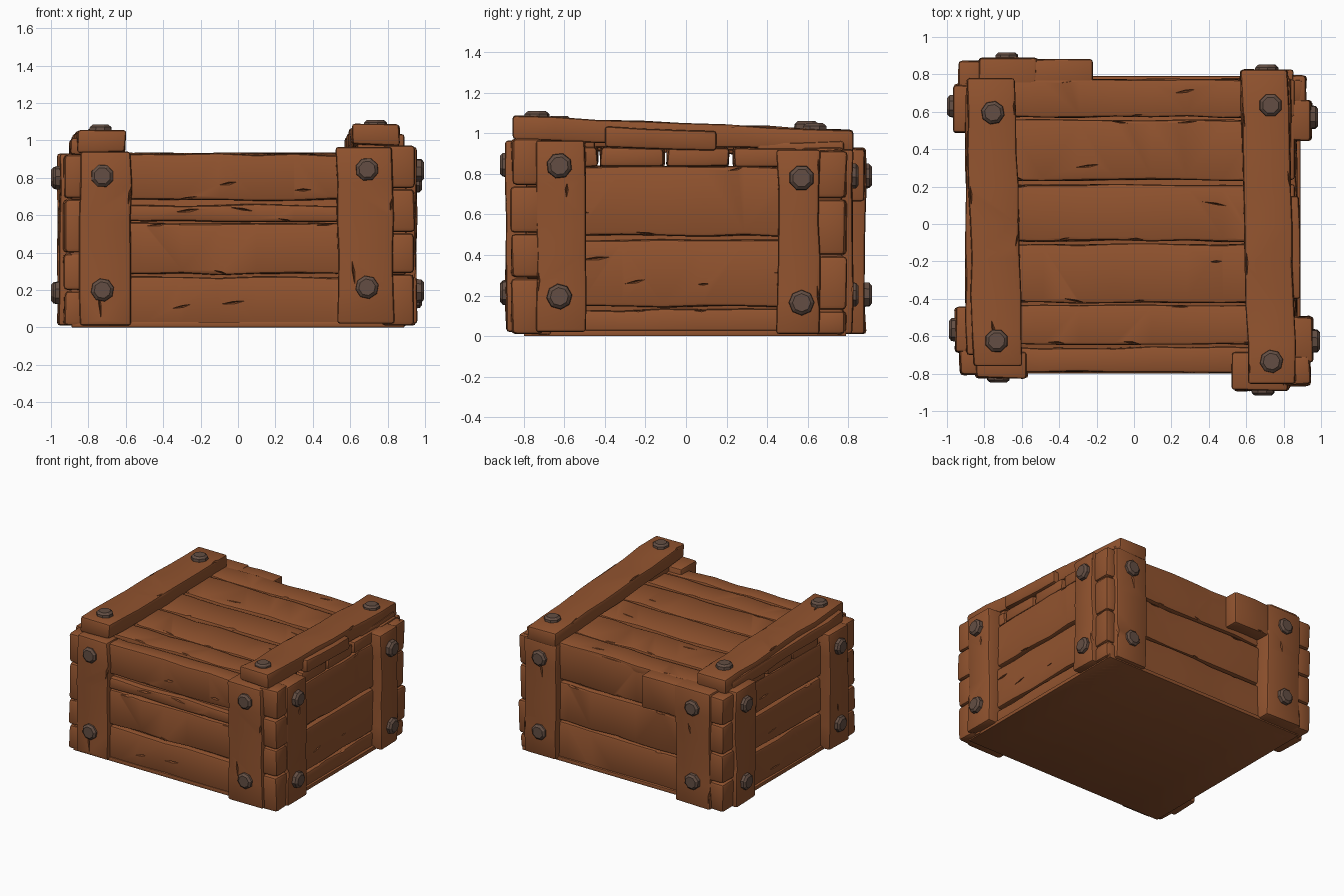
import bpy, bmesh, math, random
from mathutils import Vector, Matrix

if "Cube" in bpy.data.objects:
    bpy.data.objects.remove(bpy.data.objects["Cube"])

random.seed(7)


def material(name, rgb):
    m = bpy.data.materials.new(name)
    m.diffuse_color = (*rgb, 1)
    m.use_nodes = True
    m.node_tree.nodes["Principled BSDF"].inputs["Base Color"].default_value = m.diffuse_color
    return m


WOOD = material("brown wood", (0.285, 0.087, 0.028))
IRON = material("dull iron", (0.125, 0.076, 0.056))


def make_object(name, bm, mat):
    bmesh.ops.recalc_face_normals(bm, faces=bm.faces)
    me = bpy.data.meshes.new(name)
    bm.to_mesh(me)
    bm.free()
    ob = bpy.data.objects.new(name, me)
    bpy.context.collection.objects.link(ob)
    me.materials.append(mat)
    bpy.ops.object.select_all(action='DESELECT')
    ob.select_set(True)
    bpy.context.view_layer.objects.active = ob
    return ob


def crack_cutter(lo, hi, shift, axis, out, count):
    """Thin wedges lying along the grain on the face that looks towards out."""
    n, sign = out
    side = 3 - axis - n
    bm = bmesh.new()
    for i in range(count):
        t = (i + random.uniform(0.2, 0.8)) / count
        s = random.choice((0.03, 0.97, random.uniform(0.2, 0.8)))
        c = Vector((0, 0, 0))
        c[axis] = lo[axis] + (hi[axis] - lo[axis]) * t
        c[side] = lo[side] + (hi[side] - lo[side]) * s
        c[n] = hi[n] if sign > 0 else lo[n]
        c += Vector(shift) * t
        half = random.uniform(0.05, 0.11)
        wide = random.uniform(0.007, 0.013)
        slant = random.uniform(-0.02, 0.02)
        top = []
        for u, v in ((-half, -slant), (0.2 * half, -wide), (half, slant), (0.1 * half, wide)):
            p = c.copy()
            p[axis] += u
            p[side] += v
            p[n] += sign * 0.02
            top.append(bm.verts.new(p))
        tip = c.copy()
        tip[n] -= sign * 0.035
        tip = bm.verts.new(tip)
        bm.faces.new(top)
        for k in range(4):
            bm.faces.new((top[k], top[(k + 1) % 4], tip))
    return make_object("crack_cutter", bm, WOOD)


def beam(name, lo, hi, axis, out=None, cracks=0, shift=(0, 0, 0), jit=0.007, bevel=0.016):
    """Rough-hewn bar from lo to hi along axis; its far end is moved by shift."""
    b, c = (axis + 1) % 3, (axis + 2) % 3
    steps = max(1, round((hi[axis] - lo[axis]) / 0.2))
    bm = bmesh.new()
    rings = []
    for i in range(steps + 1):
        t = i / steps
        ring = []
        for sb, sc in ((0, 0), (1, 0), (1, 1), (0, 1)):
            p = Vector((0, 0, 0))
            p[axis] = lo[axis] + (hi[axis] - lo[axis]) * t
            p[b] = (lo, hi)[sb][b] + random.uniform(-jit, jit)
            p[c] = (lo, hi)[sc][c] + random.uniform(-jit, jit)
            p += Vector(shift) * t
            p.z = max(p.z, 0.0)
            ring.append(bm.verts.new(p))
        rings.append(ring)
    bm.faces.new(rings[0])
    bm.faces.new(rings[-1])
    for r, q in zip(rings, rings[1:]):
        for k in range(4):
            bm.faces.new((r[k], r[(k + 1) % 4], q[(k + 1) % 4], q[k]))
    cutter = crack_cutter(lo, hi, shift, axis, out, cracks) if cracks else None
    ob = make_object(name, bm, WOOD)
    mod = ob.modifiers.new("worn edges", 'BEVEL')
    mod.width, mod.segments, mod.limit_method = bevel, 2, 'ANGLE'
    mod.angle_limit = math.radians(40)
    bpy.ops.object.modifier_apply(modifier=mod.name)
    if cutter:
        mod = ob.modifiers.new("cracks", 'BOOLEAN')
        mod.operation, mod.object, mod.solver = 'DIFFERENCE', cutter, 'EXACT'
        bpy.ops.object.modifier_apply(modifier=mod.name)
        bpy.data.objects.remove(cutter)
    bpy.ops.object.shade_smooth_by_angle(angle=math.radians(30))
    return ob


def bolt(name, pos, direction):
    """Eight-sided bolt head whose outer face centre is at pos."""
    d = Vector(direction)
    bm = bmesh.new()
    bmesh.ops.create_cone(bm, cap_ends=True, segments=8, radius1=0.066, radius2=0.06, depth=0.06,
                          matrix=Matrix.Rotation(random.uniform(0, 0.7), 4, 'Z'))
    rim = [e for e in bm.edges if all(v.co.z > 0 for v in e.verts)]
    bmesh.ops.bevel(bm, geom=rim, offset=0.014, segments=1, affect='EDGES')
    rot = d.to_track_quat('Z', 'Y').to_matrix().to_4x4()
    bm.transform(Matrix.Translation(Vector(pos) - d * 0.03) @ rot)
    make_object(name, bm, IRON)


# Closed inner box and flat floor
beam("inner_box", (-0.83, -0.745, 0.0), (0.83, 0.73, 0.81), 0, jit=0, bevel=0.005)
beam("floor", (-0.89, -0.80, 0.0), (0.89, 0.79, 0.03), 0, jit=0, bevel=0.005)

# Wall boards: lists of bottom and top heights
for z0, z1 in ((0.01, 0.268), (0.285, 0.558), (0.568, 0.655), (0.682, 0.925)):
    beam("front_board", (-0.9, -0.79, z0), (0.9, -0.66, z1), 0, (1, -1), 5)
for z0, z1 in ((0.01, 0.295), (0.31, 0.615), (0.63, 0.92)):
    beam("back_board", (-0.9, 0.65, z0), (0.9, 0.772, z1), 0, (1, 1), 5)
for z0, z1 in ((0.01, 0.13), (0.145, 0.475), (0.495, 0.835)):
    beam("right_board", (0.75, -0.72, z0), (0.87, 0.69, z1), 1, (0, 1), 4)
for z0, z1 in ((0.01, 0.29), (0.305, 0.57), (0.585, 0.84)):
    beam("left_board", (-0.87, -0.72, z0), (-0.75, 0.69, z1), 1, (0, -1), 4)

# Lid boards
for y0, y1 in ((-0.642, -0.435), (-0.42, -0.108), (-0.092, 0.21), (0.235, 0.555), (0.572, 0.77)):
    beam("lid_board", (-0.87, y0, 0.835), (0.86, y1, 0.93), 0, (2, 1), 5)

# Lid battens with their slope
beam("left_batten", (-0.86, -0.76, 0.935), (-0.6, 0.78, 1.05), 1, (2, 1), 4, (-0.035, 0, -0.03))
beam("right_batten", (0.61, -0.855, 0.975), (0.865, 0.825, 1.085), 1, (2, 1), 4, (-0.04, 0, -0.07))
beam("left_batten_block", (-0.9, -0.7, 0.92), (-0.7, 0.7, 1.01), 1, shift=(0, 0, -0.03))
beam("right_batten_strip", (0.72, -0.4, 0.935), (0.885, 0.15, 1.03), 1, shift=(0, 0, -0.02))
beam("right_batten_end", (0.64, 0.35, 0.9), (0.84, 0.78, 0.96), 1)
beam("right_batten_foot", (0.63, -0.82, 0.91), (0.84, -0.45, 1.0), 1)

# Corner posts on the four walls
beam("front_left_post", (-0.845, -0.822, 0.01), (-0.57, -0.68, 0.94), 2, (1, -1), 2)
beam("front_right_post", (0.535, -0.89, 0.02), (0.835, -0.68, 0.965), 2, (1, -1), 2, (-0.01, 0, 0))
beam("back_left_post", (-0.83, 0.68, 0.01), (-0.52, 0.885, 0.93), 2, (1, 1), 2)
beam("back_right_post", (0.57, 0.68, 0.01), (0.85, 0.822, 0.92), 2, (1, 1), 2)
beam("right_front_post", (0.75, -0.735, 0.02), (0.955, -0.495, 0.965), 2, (0, 1), 2)
beam("right_back_post", (0.75, 0.45, 0.01), (0.948, 0.66, 0.92), 2, (0, 1), 2)
beam("left_front_post", (-0.955, -0.685, 0.01), (-0.75, -0.445, 0.93), 2, (0, -1), 2)
beam("left_back_post", (-0.962, 0.49, 0.01), (-0.75, 0.745, 0.93), 2, (0, -1), 2)

# Short broken board beside the back left post
beam("short_back_board", (-0.6, 0.72, 0.67), (-0.22, 0.88, 0.925), 0, (1, 1), 1)

# Stacked board ends filling the corners
corners = (
    ("front_right", 0.77, 0.94, -0.862, -0.70, (0.01, 0.29, 0.51, 0.745, 0.98)),
    ("front_left", -0.932, -0.80, -0.805, -0.65, (0.01, 0.2, 0.40, 0.69, 0.93)),
    ("back_right", 0.80, 0.92, 0.62, 0.79, (0.01, 0.13, 0.40, 0.68, 0.92)),
    ("back_left", -0.938, -0.80, 0.68, 0.872, (0.01, 0.24, 0.47, 0.70, 0.92)),
)
for name, x0, x1, y0, y1, heights in corners:
    for z0, z1 in zip(heights, heights[1:]):
        beam(name + "_board_end", (x0, y0, z0), (x1, y1, z1 - 0.006), 2, jit=0.009, bevel=0.022)

# Bolts on walls and lid
for x, y, zs in ((-0.725, -0.848, (0.81, 0.2)), (0.69, -0.918, (0.845, 0.215))):
    for z in zs:
        bolt("front_bolt", (x, y, z), (0, -1, 0))
for x, y in ((-0.68, 0.918), (0.71, 0.852)):
    for z in (0.79, 0.205):
        bolt("back_bolt", (x, y, z), (0, 1, 0))
for x, y, zs in ((0.995, -0.625, (0.84, 0.195)), (0.985, 0.57, (0.78, 0.165))):
    for z in zs:
        bolt("right_bolt", (x, y, z), (1, 0, 0))
for x, y in ((-0.99, -0.565), (-1.0, 0.63)):
    for z in (0.8, 0.185):
        bolt("left_bolt", (x, y, z), (-1, 0, 0))
for x, y, z in ((-0.735, -0.625, 1.085), (-0.755, 0.595, 1.06), (0.735, -0.735, 1.11), (0.73, 0.635, 1.05)):
    bolt("lid_bolt", (x, y, z), (0, 0, 1))
